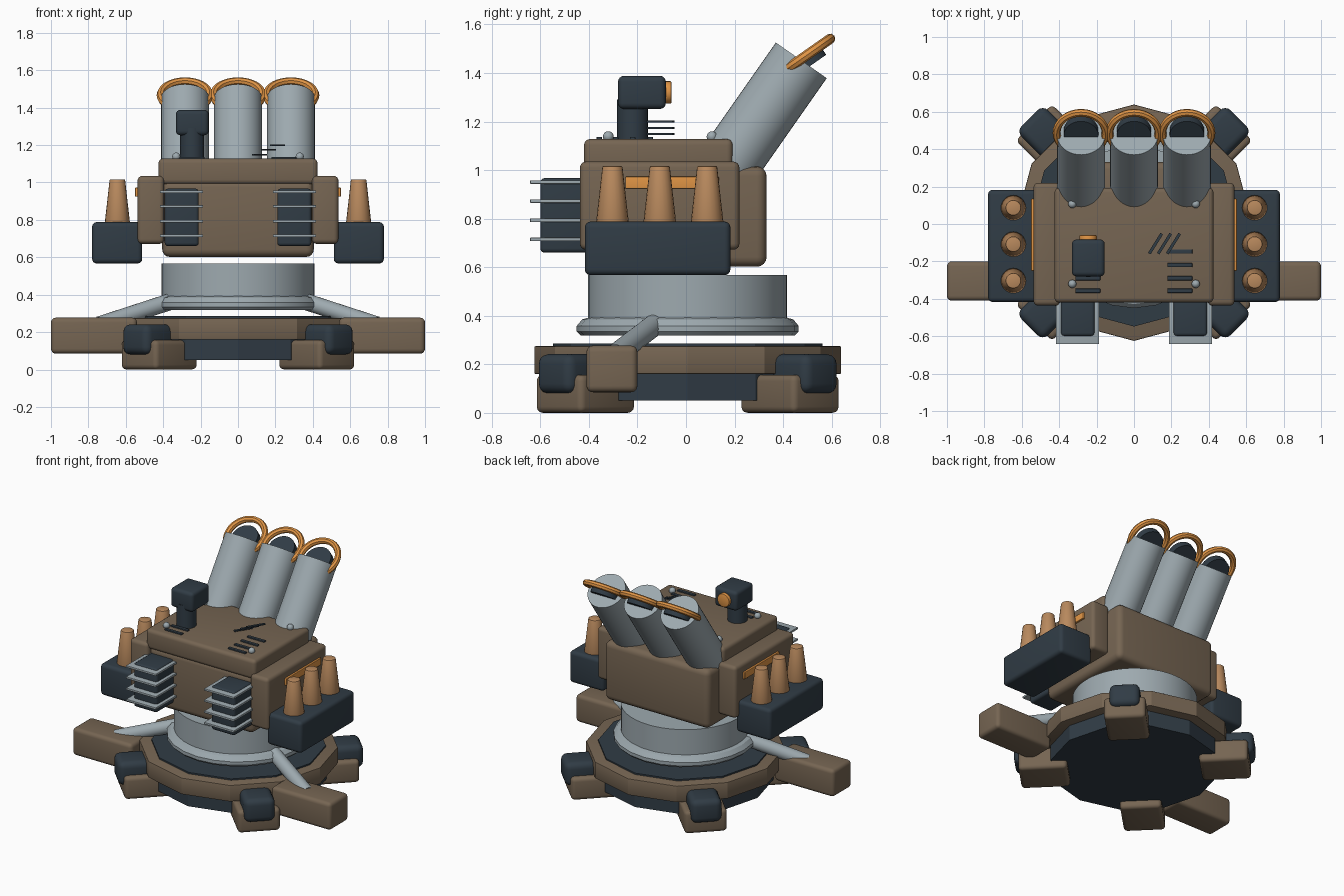
import bpy, bmesh
from math import radians, pi, cos, sin
from mathutils import Matrix, Vector

if "Cube" in bpy.data.objects:
    bpy.data.objects.remove(bpy.data.objects["Cube"])


def material(name, rgb):
    m = bpy.data.materials.new(name)
    m.diffuse_color = (*rgb, 1)
    m.use_nodes = True
    m.node_tree.nodes["Principled BSDF"].inputs["Base Color"].default_value = m.diffuse_color
    return m


BROWN = material("brown_armour", (0.18, 0.13, 0.085))
DARK = material("dark_steel", (0.03, 0.045, 0.06))
GREY = material("pale_metal", (0.34, 0.40, 0.43))
ORANGE = material("orange_trim", (0.75, 0.30, 0.06))
TAN = material("copper_tips", (0.48, 0.25, 0.11))


def finish(bm, name, mat, matrix=Matrix()):
    bmesh.ops.recalc_face_normals(bm, faces=bm.faces)
    me = bpy.data.meshes.new(name)
    bm.to_mesh(me)
    bm.free()
    me.transform(matrix)
    me.shade_smooth()
    me.set_sharp_from_angle(angle=radians(25))
    me.materials.append(mat)
    ob = bpy.data.objects.new(name, me)
    bpy.context.collection.objects.link(ob)
    return ob


def box(name, mat, x, y, z, bevel=0.0, turn=0.0, pivot=(0, 0, 0)):
    """Rounded box from (min, max) ranges, turned about z around a pivot."""
    bm = bmesh.new()
    bmesh.ops.create_cube(bm, size=1)
    size = [r[1] - r[0] for r in (x, y, z)]
    mid = Vector([(r[0] + r[1]) / 2 for r in (x, y, z)])
    bmesh.ops.scale(bm, vec=size, verts=bm.verts)
    if bevel:
        bmesh.ops.bevel(bm, geom=bm.edges[:], offset=bevel, segments=4,
                        profile=0.5, affect='EDGES')
    m = Matrix.Translation(pivot) @ Matrix.Rotation(turn, 4, 'Z') @ Matrix.Translation(mid)
    return finish(bm, name, mat, m)


def rod(name, mat, a, b, r1, r2=None, sides=32, bevel=0.0):
    """Cylinder or cone from point a to point b."""
    a, b = Vector(a), Vector(b)
    bm = bmesh.new()
    bmesh.ops.create_cone(bm, cap_ends=True, segments=sides, radius1=r1,
                          radius2=r1 if r2 is None else r2, depth=(b - a).length)
    if bevel:
        caps = [e for e in bm.edges if abs(e.verts[0].co.z - e.verts[1].co.z) < 1e-5]
        bmesh.ops.bevel(bm, geom=caps, offset=bevel, segments=2, profile=0.5, affect='EDGES')
    rot = Vector((0, 0, 1)).rotation_difference(b - a).to_matrix().to_4x4()
    return finish(bm, name, mat, Matrix.Translation((a + b) / 2) @ rot)


def lathe(name, mat, profile, sides, matrix):
    """Closed (radius, height) profile swept around z."""
    bm = bmesh.new()
    rings = [[bm.verts.new((r * cos(2 * pi * i / sides), r * sin(2 * pi * i / sides), h))
              for r, h in profile] for i in range(sides)]
    n = len(profile)
    for i in range(sides):
        p, q = rings[i], rings[(i + 1) % sides]
        for j in range(n):
            k = (j + 1) % n
            bm.faces.new((p[j], q[j], q[k], p[k]))
    return finish(bm, name, mat, matrix)


CY = 0.007

# Twelve-sided base plates
rod("base_underplate", DARK, (0, CY, 0.05), (0, CY, 0.17), 0.56, sides=12)
rod("base_ring", BROWN, (0, CY, 0.16), (0, CY, 0.275), 0.632, sides=12, bevel=0.006)
rod("base_top_plate", DARK, (0, CY, 0.27), (0, CY, 0.285), 0.555, sides=12)

# Four diagonal feet with clamps
for i in range(4):
    t = radians(45 + 90 * i)
    box(f"foot_{i}", BROWN, (0.435, 0.757), (-0.137, 0.137), (0, 0.157), 0.026, t, (0, CY, 0))
    box(f"foot_clamp_{i}", DARK, (0.575, 0.79), (-0.1, 0.1), (0.08, 0.242), 0.04, t, (0, CY, 0))

# Turntable drum and collar
rod("turntable_drum", GREY, (0, CY, 0.32), (0, CY, 0.568), 0.41, sides=48)
lathe("turntable_collar", GREY,
      [(0.40, 0.318), (0.44, 0.318), (0.457, 0.335), (0.457, 0.358), (0.435, 0.385), (0.40, 0.395)],
      24, Matrix.Translation((0, CY, 0)))

# Main hull and roof deck
box("hull", BROWN, (-0.405, 0.405), (-0.415, 0.332), (0.602, 1.015), 0.04)
box("roof_deck", BROWN, (-0.425, 0.425), (-0.42, 0.193), (0.99, 1.128), 0.025)

for s, side in ((-1, "left"), (1, "right")):
    def span(a, b):
        return tuple(sorted((s * a, s * b)))

    # Outriggers and their braces
    box(f"{side}_outrigger", BROWN, span(0.54, 1.0), (-0.41, -0.2), (0.085, 0.277), 0.026)
    rod(f"{side}_brace", GREY, (s * 0.34, -0.12, 0.37), (s * 0.74, -0.29, 0.24), 0.045, sides=20)

    # Side armour, trim strip and tip rack
    box(f"{side}_cheek", BROWN, span(0.395, 0.537), (-0.437, 0.22), (0.672, 1.035), 0.025)
    box(f"{side}_trim_strip", ORANGE, span(0.525, 0.55), (-0.25, 0.135), (0.924, 0.973), 0.004)
    box(f"{side}_rack", DARK, span(0.512, 0.78), (-0.417, 0.183), (0.567, 0.788), 0.025)
    for i, y in enumerate((-0.303, -0.108, 0.087)):
        rod(f"{side}_rack_tip_{i}", TAN, (s * 0.645, y, 0.77), (s * 0.645, y, 1.017),
            0.069, 0.041, sides=20, bevel=0.006)

    # Front radiators with fins
    box(f"{side}_radiator", DARK, span(0.21, 0.392), (-0.6, -0.39), (0.66, 0.967), 0.018)
    for i in range(4):
        z = 0.715 + 0.0785 * i
        box(f"{side}_radiator_fin_{i}", GREY, span(0.187, 0.417), (-0.642, -0.40),
            (z - 0.007, z + 0.007), 0.002)

    # Roof bolts
    for i, y in enumerate((-0.32, 0.107)):
        bm = bmesh.new()
        bmesh.ops.create_uvsphere(bm, u_segments=16, v_segments=10, radius=0.022)
        finish(bm, f"{side}_roof_bolt_{i}", GREY, Matrix.Translation((s * 0.33, y, 1.138)))

# Roof vent slots and raised slanted bars
for i, (x, y) in enumerate(((0.245, -0.147), (0.245, -0.22), (0.245, -0.29), (0.245, -0.357),
                            (-0.247, -0.29), (-0.247, -0.357))):
    box(f"roof_slot_{i}", DARK, (x - 0.067, x + 0.067), (y - 0.011, y + 0.011), (1.12, 1.137), 0.003)
for i in range(3):
    box(f"slanted_bar_{i}", DARK, (-0.063, 0.063), (-0.008, 0.008), (-0.004, 0.004), 0,
        radians(58), (0.115 + 0.048 * i, -0.105, 1.148 + 0.026 * i))

# Launch tubes, with bore discs and muzzle hoops tilted against the tubes
TILT = radians(35)
axis = Vector((0, sin(TILT), cos(TILT)))
across = Vector((0, -sin(TILT), cos(TILT)))
hoop = [(0.131 + 0.021 * cos(2 * pi * j / 8), 0.021 * sin(2 * pi * j / 8)) for j in range(8)]
for i, x in enumerate((-0.283, 0, 0.283)):
    muzzle = Vector((x, 0.475, 1.452))
    rod(f"launch_tube_{i}", GREY, muzzle - axis * 0.62, muzzle, 0.128, sides=40)
    c = Vector((x, 0.488, 1.443))
    rod(f"tube_bore_{i}", DARK, c - across * 0.025, c + across * 0.025, 0.092, sides=32)
    lathe(f"muzzle_hoop_{i}", ORANGE, hoop, 32,
          Matrix.Translation((x, 0.487, 1.466)) @ Matrix.Rotation(TILT, 4, 'X'))

# Roof sight
rod("sight_neck", DARK, (-0.245, -0.22, 1.11), (-0.245, -0.22, 1.29), 0.064, sides=20)
box("sight_head", DARK, (-0.332, -0.157), (-0.28, -0.083), (1.252, 1.388), 0.024)
rod("sight_lens", ORANGE, (-0.245, -0.1, 1.32), (-0.245, -0.06, 1.32), 0.046, sides=24, bevel=0.004)
